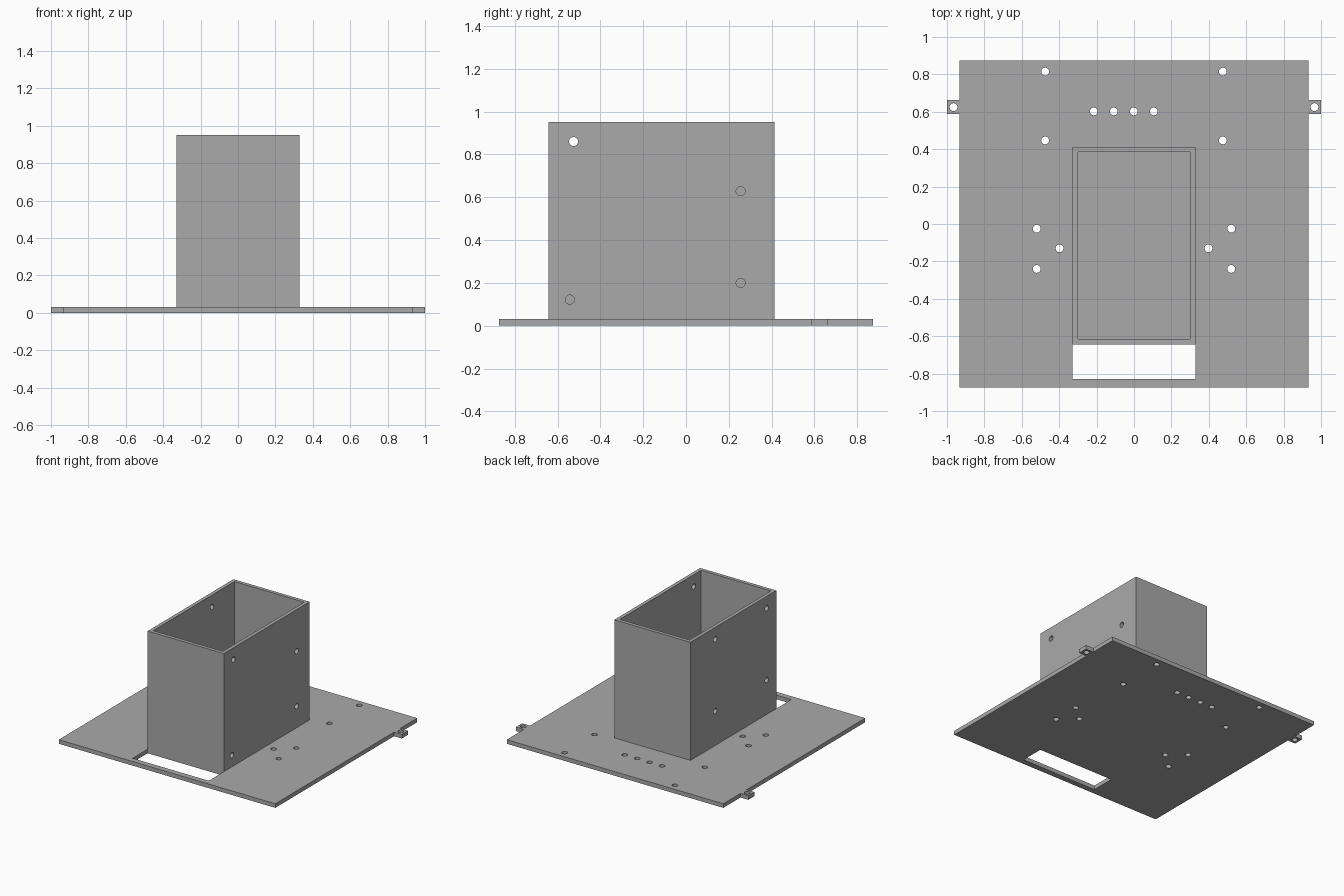
import bpy, bmesh, math
from mathutils import Matrix, Vector

cube = bpy.data.objects.get("Cube")
if cube:
    bpy.data.objects.remove(cube, do_unlink=True)

grey = bpy.data.materials.new("light_grey")
grey.use_nodes = True
grey.diffuse_color = (0.4, 0.4, 0.4, 1)
grey.node_tree.nodes["Principled BSDF"].inputs["Base Color"].default_value = (0.4, 0.4, 0.4, 1)

THICK = 0.032      # plate thickness
HOLE = 0.021       # screw hole radius
HALF_X, HALF_Y = 0.933, 0.873
BOX_X, BOX_FRONT, BOX_BACK, BOX_TOP, WALL = 0.328, -0.643, 0.413, 0.952, 0.028


def finish(name, bm):
    mesh = bpy.data.meshes.new(name)
    bmesh.ops.recalc_face_normals(bm, faces=bm.faces)
    bm.to_mesh(mesh)
    bm.free()
    mesh.materials.append(grey)
    obj = bpy.data.objects.new(name, mesh)
    bpy.context.collection.objects.link(obj)
    return obj


def add_block(bm, low, high):
    low, high = Vector(low), Vector(high)
    size = Matrix.Diagonal((*(high - low), 1))
    bmesh.ops.create_cube(bm, size=1, matrix=Matrix.Translation((low + high) / 2) @ size)


def add_drill(bm, centre, along_x=False):
    turn = Matrix.Rotation(math.pi / 2, 4, "Y") if along_x else Matrix()
    bmesh.ops.create_cone(bm, cap_ends=True, segments=24, radius1=HOLE, radius2=HOLE,
                          depth=0.2, matrix=Matrix.Translation(centre) @ turn)


def cut(obj, bm):
    cutter = finish("cutter", bm)
    cutter.hide_render = True
    mod = obj.modifiers.new("cut", "BOOLEAN")
    mod.operation, mod.solver, mod.object = "DIFFERENCE", "EXACT", cutter
    bpy.context.view_layer.objects.active = obj
    bpy.ops.object.modifier_apply(modifier=mod.name)
    bpy.data.objects.remove(cutter, do_unlink=True)


# Base plate outline with a tab on each side, extruded to thickness
half = [(0, -HALF_Y), (HALF_X, -HALF_Y), (HALF_X, 0.587), (1, 0.587),
        (1, 0.662), (HALF_X, 0.662), (HALF_X, HALF_Y), (0, HALF_Y)]
outline = half[1:-1] + [(-x, y) for x, y in reversed(half[1:-1])]
bm = bmesh.new()
face = bm.faces.new([bm.verts.new((x, y, 0)) for x, y in outline])
ext = bmesh.ops.extrude_face_region(bm, geom=[face])
bmesh.ops.translate(bm, vec=(0, 0, THICK),
                    verts=[g for g in ext["geom"] if isinstance(g, bmesh.types.BMVert)])
plate = finish("base_plate", bm)

# Front slot and screw holes in the plate
bm = bmesh.new()
add_block(bm, (-BOX_X, -0.828, -0.1), (BOX_X, BOX_FRONT, 0.1))
paired = [(0.965, 0.625), (0.475, 0.815), (0.475, 0.447),
          (0.52, -0.025), (0.52, -0.24), (0.398, -0.13)]
for x, y in paired:
    for side in (-1, 1):
        add_drill(bm, (side * x, y, 0))
for i in range(4):
    add_drill(bm, (-0.215 + 0.107 * i, 0.602, 0))
cut(plate, bm)

# Open-topped box standing on the plate
bm = bmesh.new()
add_block(bm, (-BOX_X, BOX_FRONT, THICK), (BOX_X, BOX_BACK, BOX_TOP))
box = finish("open_box", bm)
bm = bmesh.new()
add_block(bm, (WALL - BOX_X, BOX_FRONT + WALL, -0.1),
          (BOX_X - WALL, BOX_BACK - WALL, BOX_TOP + 0.1))
cut(box, bm)

# Screw holes through the two side walls
bm = bmesh.new()
for y, z in [(-0.525, 0.86), (-0.543, 0.122), (0.255, 0.628), (0.255, 0.2)]:
    add_drill(bm, (BOX_X, y, z), True)
for y in (-0.525, 0.108):
    for z in (0.86, 0.30):
        add_drill(bm, (-BOX_X, y, z), True)
cut(box, bm)

# Smooth hole walls, sharp edges elsewhere
for obj in (plate, box):
    bpy.ops.object.select_all(action="DESELECT")
    obj.select_set(True)
    bpy.context.view_layer.objects.active = obj
    bpy.ops.object.shade_smooth_by_angle(angle=math.radians(30))
